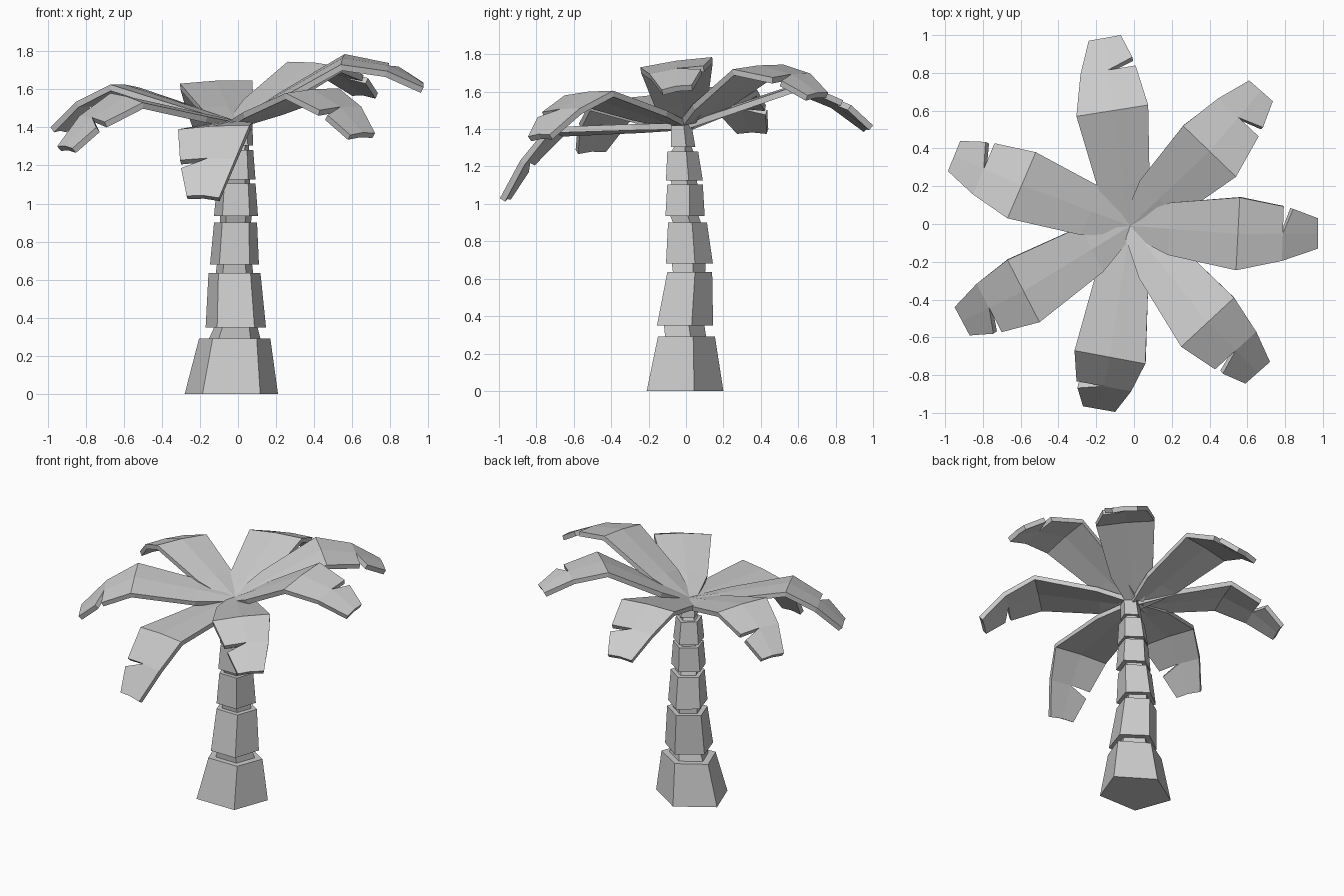
import bpy
from math import sin, cos, radians
from mathutils import Vector as V

if "Cube" in bpy.data.objects:
    bpy.data.objects.remove(bpy.data.objects["Cube"])


def add_object(name, verts, faces):
    mesh = bpy.data.meshes.new(name)
    mesh.from_pydata(verts, [], faces)
    mesh.update()
    ob = bpy.data.objects.new(name, mesh)
    bpy.context.collection.objects.link(ob)
    return ob


def ring(z, x0, x1, y0, y1, k=1.0):
    """Pentagon filling a box in x and y, with one corner towards +y, shrunk by k."""
    c = V(((x0 + x1) / 2, y0 + (y1 - y0) * 0.447, z))
    hw, r = (x1 - x0) / 2 / 0.951, (y1 - y0) / 1.809
    angles = [radians(90 + 72 * i) for i in range(5)]
    return [c + V((cos(a) * hw * k, sin(a) * r * k, 0)) for a in angles]


def loft(name, lower, upper):
    sides = [(i, (i + 1) % 5, (i + 1) % 5 + 5, i + 5) for i in range(5)]
    return add_object(name, lower + upper, sides + [(4, 3, 2, 1, 0), (5, 6, 7, 8, 9)])


# Trunk: tapered blocks, each given as bottom and top (z, x0, x1, y0, y1)
blocks = [
    ((0.00, -0.28, 0.21, -0.21, 0.20), (0.29, -0.205, 0.17, -0.15, 0.155)),
    ((0.35, -0.17, 0.147, -0.155, 0.145), (0.635, -0.155, 0.118, -0.10, 0.14)),
    ((0.68, -0.147, 0.11, -0.107, 0.144), (0.90, -0.126, 0.10, -0.096, 0.112)),
    ((0.935, -0.126, 0.105, -0.11, 0.10), (1.105, -0.11, 0.092, -0.10, 0.09)),
    ((1.125, -0.11, 0.092, -0.107, 0.09), (1.28, -0.09, 0.08, -0.10, 0.065)),
    ((1.305, -0.07, 0.08, -0.08, 0.05), (1.42, -0.06, 0.075, -0.08, 0.03)),
]
for i, (low, top) in enumerate(blocks):
    loft(f"trunk_block_{i + 1}", ring(*low), ring(*top))
    # Narrow neck joining this block to the next
    if i < len(blocks) - 1:
        loft(f"trunk_neck_{i + 1}", ring(*top, 0.72), ring(*blocks[i + 1][0], 0.72))


def frond(name, notch_side, bl, br, tl, tr):
    """Leaf from the crown through a bend to a drooping tip, with a notch on one edge."""
    bl, br, tl, tr = V(bl), V(br), V(tl), V(tr)
    centre = V((-0.02, -0.01, 1.43))
    mid, half = (bl + br) / 2, (bl - br) / 2
    up = V((0, 0, 1))

    def row(left, right):
        return [left, (left + right) / 2 + up * 0.008, right]

    neck = centre.lerp(mid, 0.36)
    wide = half.normalized() * 0.015
    rise = up * 0.035

    def edge(t, left):
        a, b = (bl, tl) if left else (br, tr)
        return a.lerp(b, t) + rise + (wide if left else -wide)

    verts = row(centre + half * 0.25, centre - half * 0.25)
    verts += row(neck + half * 0.72, neck - half * 0.72)
    verts += row(bl, br)
    verts += row(edge(0.56, True), edge(0.56, False))
    verts += row(tl, tr)
    verts.append(edge(0.68, notch_side == "L"))
    faces = []
    for r in range(4):
        for c in range(2):
            a = r * 3 + c
            f = [a, a + 1, a + 4, a + 3]
            # The piece past the notch starts at its own edge corner
            if r == 3 and c == (0 if notch_side == "L" else 1):
                f[0 if c == 0 else 1] = 15
            faces.append(f)
    faces = [f[::1] for f in faces]
    ob = add_object(name, verts, faces)
    if ob.data.polygons[2].normal.z < 0:
        ob.data.flip_normals()
    mod = ob.modifiers.new("thickness", "SOLIDIFY")
    mod.thickness = 0.033
    mod.offset = -1


# Fronds: notch side, bend left/right and tip left/right seen looking outward
frond("frond_right", "L", (0.56, 0.14, 1.785), (0.54, -0.245, 1.73),
      (0.975, 0.03, 1.635), (0.975, -0.13, 1.61))
frond("frond_back_right", "R", (0.26, 0.52, 1.745), (0.54, 0.25, 1.72),
      (0.61, 0.76, 1.595), (0.735, 0.65, 1.58))
frond("frond_back", "R", (-0.305, 0.57, 1.63), (0.075, 0.63, 1.645),
      (-0.24, 0.97, 1.41), (-0.07, 1.0, 1.42))
frond("frond_back_left", "R", (-0.67, 0.03, 1.625), (-0.52, 0.38, 1.61),
      (-0.985, 0.28, 1.40), (-0.92, 0.44, 1.40))
frond("frond_front_left", "L", (-0.50, -0.52, 1.53), (-0.67, -0.19, 1.58),
      (-0.87, -0.59, 1.29), (-0.95, -0.44, 1.30))
frond("frond_front", "R", (0.06, -0.74, 1.41), (-0.315, -0.67, 1.39),
      (-0.10, -0.995, 1.03), (-0.27, -0.965, 1.04))
frond("frond_front_right", "R", (0.53, -0.39, 1.605), (0.25, -0.65, 1.58),
      (0.72, -0.73, 1.37), (0.59, -0.845, 1.36))
